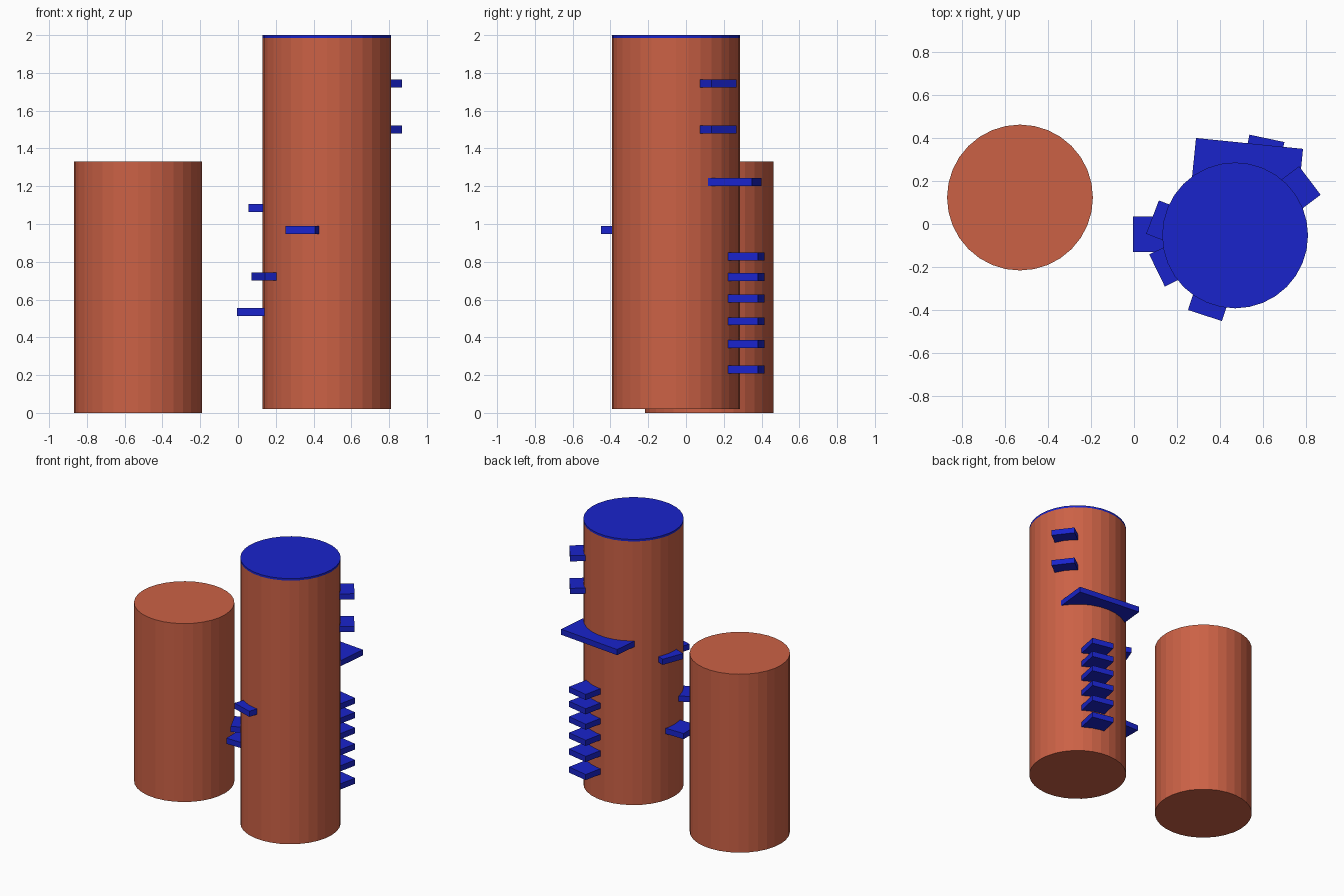
import bpy
from math import radians, cos, sin

if "Cube" in bpy.data.objects:
    bpy.data.objects.remove(bpy.data.objects["Cube"])


def material(name, color):
    m = bpy.data.materials.new(name)
    m.diffuse_color = color
    m.use_nodes = True
    m.node_tree.nodes["Principled BSDF"].inputs["Base Color"].default_value = m.diffuse_color
    return m


CLAY = material("clay", (0.60, 0.12, 0.06, 1))
BLUE = material("blue", (0.01, 0.017, 0.60, 1))
RADIUS = 0.339
TALL = (0.47, -0.053)
SHORT = (-0.53, 0.123)


def column(name, center, z0, z1, mat):
    bpy.ops.mesh.primitive_cylinder_add(
        vertices=32, radius=RADIUS, depth=z1 - z0,
        location=(*center, (z0 + z1) / 2))
    ob = bpy.context.object
    ob.name = name
    ob.data.materials.append(mat)


def ledge(name, edge_mid, z, angle, width=0.166, depth=0.18, height=0.042):
    """Box whose outer edge is centred on edge_mid and faces along angle."""
    a = radians(angle)
    bpy.ops.mesh.primitive_cube_add(
        size=1,
        location=(edge_mid[0] - cos(a) * depth / 2,
                  edge_mid[1] - sin(a) * depth / 2, z),
        rotation=(0, 0, a))
    ob = bpy.context.object
    ob.name = name
    ob.scale = (depth, width, height)
    ob.data.materials.append(BLUE)


# Two round columns, the tall one with a thin blue cap
column("short_column", SHORT, 0.0, 1.33, CLAY)
column("tall_column", TALL, 0.02, 1.985, CLAY)
column("tall_column_cap", TALL, 1.985, 2.0, BLUE)

# Ladder of steps on the back
for i, z in enumerate((0.23, 0.365, 0.485, 0.605, 0.72, 0.827)):
    ledge(f"ladder_step_{i + 1}", (0.618, 0.398), z, 78)

# Wide landing above the ladder
ledge("landing", (0.537, 0.3745), 1.222, 84.2, width=0.50, depth=0.27)

# Two upper steps leading to the cap
for i, z in enumerate((1.50, 1.743)):
    ledge(f"upper_step_{i + 1}", (0.8175, 0.202), z, 37)

# Steps scattered around the left side and front
for i, (mid, z, angle) in enumerate((
        ((-0.005, -0.048), 0.535, 180),
        ((0.107, -0.216), 0.723, 206),
        ((0.330, -0.4255), 0.968, 252),
        ((0.086, 0.032), 1.085, 159))):
    ledge(f"side_step_{i + 1}", mid, z, angle)
